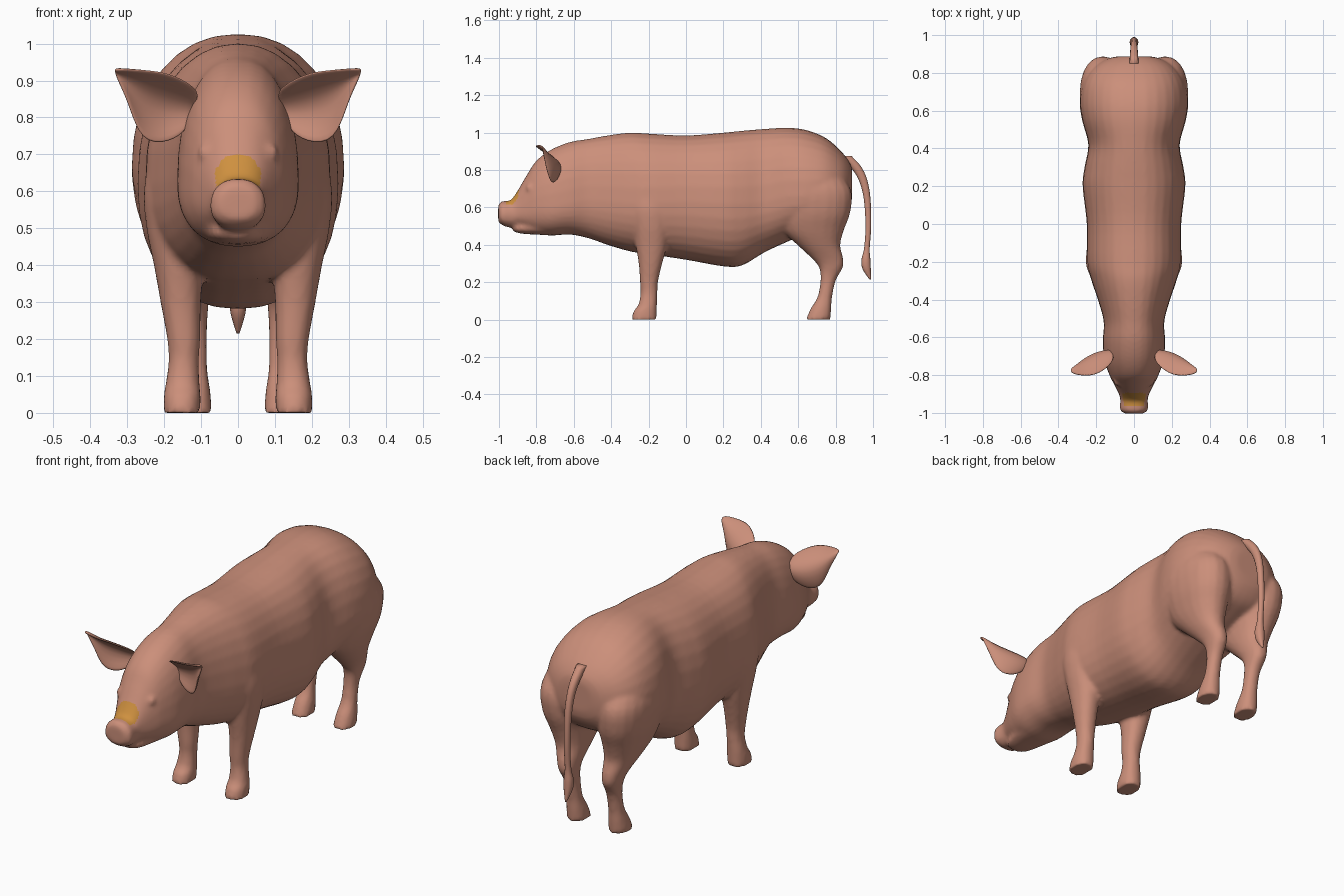
import bpy, bmesh, math
from mathutils import Vector

if "Cube" in bpy.data.objects:
    bpy.data.objects.remove(bpy.data.objects["Cube"])


def material(name, rgb):
    m = bpy.data.materials.new(name)
    m.diffuse_color = (*rgb, 1)
    m.use_nodes = True
    m.node_tree.nodes["Principled BSDF"].inputs["Base Color"].default_value = m.diffuse_color
    return m


SKIN = material("pig skin", (0.60, 0.275, 0.195))
PATCH = material("ochre snout patch", (0.62, 0.28, 0.05))


def smooth_rows(rows, steps=4):
    """Catmull-Rom interpolation of the section parameters."""
    out = []
    for i in range(len(rows) - 1):
        p = [rows[max(i - 1, 0)], rows[i], rows[i + 1], rows[min(i + 2, len(rows) - 1)]]
        for s in range(steps):
            t = s / steps
            out.append([0.5 * (2 * b + (c - a) * t + (2 * a - 5 * b + 4 * c - d) * t * t
                               + (3 * b - a - 3 * c + d) * t ** 3) for a, b, c, d in zip(*p)])
    return out + [list(rows[-1])]


def se(a, e):
    """Superellipse cosine and sine."""
    c, s = math.cos(a), math.sin(a)
    return math.copysign(abs(c) ** (2 / e), c), math.copysign(abs(s) ** (2 / e), s)


def trunk_ring(r, n=32):
    y, top, bottom, w, mid = r
    pts = []
    for i in range(n):
        c, s = se(2 * math.pi * i / n, 2.25)
        pts.append(Vector((w * c, y, mid + s * ((top - mid) if s > 0 else (mid - bottom)))))
    return pts


def limb_ring(r, side=1, n=20):
    z, cx, cy, rx, ry = r
    pts = []
    for i in range(n):
        c, s = se(2 * math.pi * i / n, 2.2)
        pts.append(Vector((side * (cx + rx * c), cy + ry * s, z)))
    return pts


def loft(bm, rings):
    vs = [[bm.verts.new(p) for p in ring] for ring in rings]
    n = len(vs[0])
    faces = [bm.faces.new(vs[0]), bm.faces.new(vs[-1])]
    for a, b in zip(vs, vs[1:]):
        for i in range(n):
            faces.append(bm.faces.new((a[i], a[(i + 1) % n], b[(i + 1) % n], b[i])))
    bmesh.ops.recalc_face_normals(bm, faces=faces)


def make_object(name, bm, *mats):
    me = bpy.data.meshes.new(name)
    bm.to_mesh(me)
    bm.free()
    ob = bpy.data.objects.new(name, me)
    bpy.context.collection.objects.link(ob)
    for m in mats:
        me.materials.append(m)
    return ob


def shade_smooth(me):
    for p in me.polygons:
        p.use_smooth = True


# Trunk and head sections: y, top, bottom, half width, height of widest point
trunk = [(-.93, .645, .50, .072, .56), (-.90, .69, .50, .08, .57), (-.85, .775, .48, .105, .58),
         (-.80, .85, .46, .13, .60), (-.72, .91, .45, .157, .60), (-.62, .95, .455, .165, .62),
         (-.52, .967, .435, .16, .64), (-.42, .985, .40, .185, .63), (-.30, 1.0, .365, .225, .62),
         (-.20, .995, .35, .25, .62), (0, .985, .32, .25, .63), (.20, 1.0, .285, .272, .62),
         (.30, 1.01, .29, .262, .62), (.42, 1.02, .36, .242, .63), (.55, 1.026, .42, .275, .66),
         (.65, 1.012, .46, .288, .66), (.75, .97, .50, .27, .68), (.83, .90, .54, .215, .70),
         (.875, .84, .60, .14, .71), (.888, .80, .65, .08, .72)]
snout = [(-1.004, .612, .525, .048, .565), (-.985, .634, .507, .074, .56),
         (-.955, .634, .495, .074, .56), (-.90, .65, .49, .07, .56)]
jaw = [(-.925, .50, .474, .035, .488), (-.88, .53, .46, .068, .49), (-.75, .55, .452, .10, .50)]

# Leg sections: z, centre x, centre y, radius x, radius y
front_leg = [(.72, .15, -.20, .085, .10), (.60, .16, -.19, .095, .115), (.50, .163, -.185, .085, .10),
             (.40, .16, -.185, .068, .085), (.30, .155, -.19, .055, .063), (.20, .147, -.198, .045, .048),
             (.14, .147, -.198, .041, .045), (.08, .15, -.205, .046, .05), (.045, .151, -.218, .05, .062),
             (0, .152, -.225, .05, .068)]
hind_leg = [(.82, .15, .66, .09, .13), (.70, .165, .68, .12, .20), (.58, .16, .685, .12, .195),
            (.48, .15, .68, .10, .165), (.40, .14, .71, .077, .115), (.33, .13, .755, .055, .085),
            (.28, .125, .775, .044, .064), (.21, .12, .76, .036, .041), (.12, .12, .742, .037, .039),
            (.06, .12, .722, .045, .055), (0, .12, .706, .05, .066)]

bm = bmesh.new()
for part in (trunk, snout, jaw):
    loft(bm, [trunk_ring(r) for r in smooth_rows(part)])
for side in (1, -1):
    for part in (front_leg, hind_leg):
        loft(bm, [limb_ring(r, side) for r in smooth_rows(part)])
    # Brow bump over the eye
    eye = bmesh.ops.create_uvsphere(bm, u_segments=12, v_segments=8, radius=.022)
    bmesh.ops.translate(bm, vec=(side * .088, -.835, .705), verts=eye["verts"])

# Fuse all the flesh into one smooth skin
src = make_object("body", bm, SKIN, PATCH)
rm = src.modifiers.new("fuse", "REMESH")
rm.mode = "VOXEL"
rm.voxel_size = .011
sm = src.modifiers.new("soften", "SMOOTH")
sm.factor = .5
sm.iterations = 4
dg = bpy.context.evaluated_depsgraph_get()
fused = bpy.data.meshes.new_from_object(src.evaluated_get(dg))
src.modifiers.clear()
src.data = fused
fused.materials.clear()
fused.materials.append(SKIN)
fused.materials.append(PATCH)
shade_smooth(fused)

# Coloured patch on the bridge of the snout
for p in fused.polygons:
    c = p.center
    inside = (c.x / .062) ** 2 + ((c.z - .64) / .06) ** 2 < 1
    p.material_index = 1 if inside and -.96 < c.y < -.85 else 0

# Cupped ears: rows from head to tip, each front edge, back, lower edge
ear = [[(.09, -.72, .87), (.12, -.66, .83), (.13, -.68, .77)],
       [(.18, -.80, .925), (.20, -.655, .84), (.185, -.70, .725)],
       [(.25, -.81, .93), (.265, -.70, .875), (.265, -.73, .725)],
       [(.31, -.80, .933), (.31, -.745, .915), (.295, -.755, .84)],
       [(.335, -.785, .93), (.335, -.77, .927), (.33, -.765, .91)]]
for name, side in (("left_ear", 1), ("right_ear", -1)):
    bm = bmesh.new()
    g = [[bm.verts.new((side * x, y, z)) for x, y, z in row] for row in ear]
    for a, b in zip(g, g[1:]):
        for i in range(2):
            bm.faces.new((a[i], a[i + 1], b[i + 1], b[i]))
    bmesh.ops.recalc_face_normals(bm, faces=bm.faces)
    ob = make_object(name, bm, SKIN)
    so = ob.modifiers.new("thickness", "SOLIDIFY")
    so.thickness = .014
    so.offset = 0
    ob.modifiers.new("round", "SUBSURF").levels = 2
    ob.modifiers["round"].render_levels = 2
    shade_smooth(ob.data)

# Hanging tail with a tuft at the tip
tail = [(.875, 0, .85, .024, .035), (.82, 0, .905, .021, .03), (.75, 0, .945, .018, .023),
        (.65, 0, .968, .017, .018), (.50, 0, .975, .015, .015), (.38, 0, .967, .015, .015),
        (.32, 0, .962, .023, .024), (.27, 0, .966, .02, .022), (.215, 0, .985, .004, .004)]
bm = bmesh.new()
loft(bm, [limb_ring(r, 1, 12) for r in smooth_rows(tail)])
shade_smooth(make_object("tail", bm, SKIN).data)
